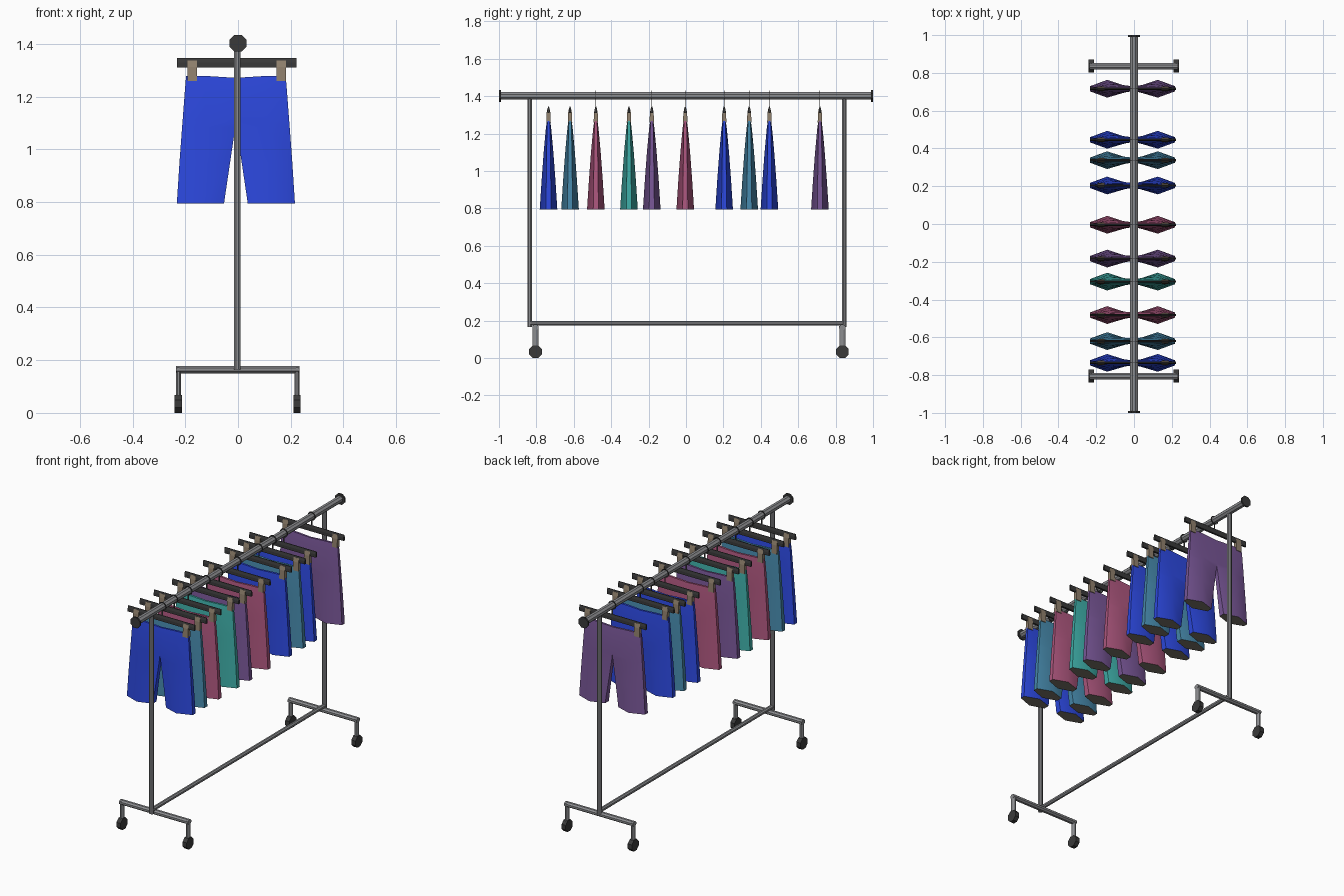
import bpy, bmesh, math
from mathutils import Vector, Matrix

if "Cube" in bpy.data.objects:
    bpy.data.objects.remove(bpy.data.objects["Cube"])


def material(name, r, g, b):
    lin = [((c / 255 + 0.055) / 1.055) ** 2.4 for c in (r, g, b)]
    m = bpy.data.materials.new(name)
    m.diffuse_color = (*lin, 1)
    m.use_nodes = True
    m.node_tree.nodes["Principled BSDF"].inputs["Base Color"].default_value = m.diffuse_color
    return m


METAL = material("grey metal", 140, 141, 144)
BLACK = material("black plastic", 58, 58, 58)
CLIP = material("tan clip", 146, 130, 110)
LINING = material("grey lining", 120, 116, 105)
BLUE = material("blue cloth", 44, 72, 222)
STEEL = material("steel blue cloth", 70, 136, 170)
PINK = material("pink cloth", 172, 86, 125)
TEAL = material("turquoise cloth", 62, 172, 166)
PURPLE = material("purple cloth", 120, 86, 150)


def finish(bm, name, mats, smooth=None):
    bmesh.ops.recalc_face_normals(bm, faces=bm.faces)
    me = bpy.data.meshes.new(name)
    bm.to_mesh(me)
    bm.free()
    for m in mats:
        me.materials.append(m)
    ob = bpy.data.objects.new(name, me)
    bpy.context.collection.objects.link(ob)
    if smooth:
        bpy.context.view_layer.objects.active = ob
        ob.select_set(True)
        bpy.ops.object.shade_smooth_by_angle(angle=math.radians(smooth))
        ob.select_set(False)
    return ob


def tube(name, a, b, half, mat, smooth=None):
    """Eight-sided bar from a to b; half is the half size on each axis."""
    a, b = Vector(a), Vector(b)
    d = b - a
    k = 1 / math.cos(math.pi / 8)
    bm = bmesh.new()
    bmesh.ops.create_cone(bm, cap_ends=True, segments=8, radius1=k, radius2=k, depth=d.length)
    lo = Matrix.Rotation(math.pi / 8, 4, 'Z')
    if max(v.co.x for v in bm.verts) < k - 0.001:   # already flat-sided
        lo = Matrix.Identity(4)
    bmesh.ops.transform(bm, matrix=d.to_track_quat('Z', 'Y').to_matrix().to_4x4() @ lo, verts=bm.verts)
    axis = max(range(3), key=lambda i: abs(d[i]))
    for v in bm.verts:
        for i in range(3):
            if i != axis:
                v.co[i] *= half[i]
    bmesh.ops.translate(bm, vec=(a + b) / 2, verts=bm.verts)
    return finish(bm, name, [mat], smooth)


def prism(bm, profile, x0, x1):
    """Extrude a (y, z) profile along x."""
    f = bm.faces.new([bm.verts.new((x0, y, z)) for y, z in profile])
    r = bmesh.ops.extrude_face_region(bm, geom=[f])
    moved = [g for g in r["geom"] if isinstance(g, bmesh.types.BMVert)]
    bmesh.ops.translate(bm, vec=(x1 - x0, 0, 0), verts=moved)
    if not f.is_valid or len(f.link_loops if hasattr(f, "link_loops") else f.loops) == 0:
        return


# top rail and its end caps
tube("top_rail", (0, -0.995, 1.402), (0, 0.995, 1.402), (0.02, 0, 0.019), METAL)
for s, n in ((-1, "front"), (1, "back")):
    tube("rail_cap_" + n, (0, s * 0.99, 1.402), (0, s, 1.402), (0.032, 0, 0.032), BLACK)

# posts, lower rail, feet and wheels
PX = -0.003
tube("lower_rail", (PX, -0.84, 0.187), (PX, 0.85, 0.187), (0.012, 0, 0.012), METAL)
for post_y, foot_y, n in ((-0.836, -0.805, "front"), (0.846, 0.836, "back")):
    tube("post_" + n, (PX, post_y, 0.165), (PX, post_y, 1.395), (0.013, 0.012, 0), METAL)
    tube("foot_bar_" + n, (-0.236, foot_y, 0.164), (0.234, foot_y, 0.164), (0, 0.017, 0.014), METAL)
    for x, side in ((-0.226, "left"), (0.224, "right")):
        tube(f"foot_leg_{n}_{side}", (x, foot_y, 0.035), (x, foot_y, 0.172), (0.01, 0.016, 0), METAL)
        tube(f"wheel_{n}_{side}", (x - 0.014, foot_y, 0.034), (x + 0.014, foot_y, 0.034),
             (0, 0.034, 0.034), BLACK)

# shorts sections: z, inner x, outer x, half depth at outer, middle, inner
SECTIONS = [
    (0.795, 0.045, 0.224, 0.014, 0.047, 0.018),
    (0.950, 0.022, 0.214, 0.012, 0.037, 0.014),
    (1.085, 0.002, 0.204, 0.010, 0.027, 0.012),
    (1.110, 0.000, 0.202, 0.010, 0.025, 0.014),
    (1.230, 0.000, 0.193, 0.008, 0.014, 0.011),
    (1.278, 0.000, 0.189, 0.005, 0.007, 0.006),
]


def shorts(name, y, cloth):
    bm = bmesh.new()
    for s in (-1, 1):
        rings = []
        for z, xi, xo, do, dm, di in SECTIONS:
            xm = 0.134 - (0.224 - xo) * 0.6
            dip = 0.007 if z > 1.25 else 0
            pts = [(xi, di, z - dip), (xm, dm, z), (xo, do, z),
                   (xo, -do, z), (xm, -dm, z), (xi, -di, z - dip)]
            rings.append([bm.verts.new((s * a - 0.008, y + b, c)) for a, b, c in pts])
        for lo, hi in zip(rings, rings[1:]):
            for i in range(6):
                j = (i + 1) % 6
                if i == 5 and lo[0].co.z > 1.1:   # open where the halves join
                    continue
                bm.faces.new((lo[i], lo[j], hi[j], hi[i]))
        bm.faces.new(rings[0]).material_index = 1
        bm.faces.new(rings[-1])
    bmesh.ops.remove_doubles(bm, verts=bm.verts, dist=0.0008)
    return finish(bm, name, [cloth, LINING], 48)


def hanger(n, y):
    cx = -0.005
    # dark bar
    bm = bmesh.new()
    prism(bm, [(y - 0.006, 1.311), (y + 0.006, 1.311), (y + 0.006, 1.33),
               (y + 0.002, 1.346), (y - 0.002, 1.346), (y - 0.006, 1.33)], cx - 0.227, cx + 0.227)
    finish(bm, f"hanger_bar_{n}", [BLACK])
    # two clips
    bm = bmesh.new()
    for s in (-1, 1):
        x = cx + s * 0.169
        prism(bm, [(y - 0.012, 1.258), (y + 0.012, 1.258), (y + 0.010, 1.312),
                   (y + 0.005, 1.337), (y - 0.005, 1.337), (y - 0.010, 1.312)], x - 0.018, x + 0.018)
    finish(bm, f"hanger_clips_{n}", [CLIP])
    # thin flat hook: stem and a ring over the rail
    bm = bmesh.new()
    prism(bm, [(y - 0.001, 1.34), (y + 0.001, 1.34), (y + 0.001, 1.38), (y - 0.001, 1.38)], -0.004, 0.004)
    loops = []
    for r, dy in ((0.027, -0.001), (0.027, 0.001), (0.021, 0.001), (0.021, -0.001)):
        loops.append([bm.verts.new((r * math.cos(t * math.pi / 6), y + dy,
                                    1.402 + r * math.sin(t * math.pi / 6))) for t in range(12)])
    for k in range(4):
        a, b = loops[k], loops[(k + 1) % 4]
        for i in range(12):
            j = (i + 1) % 12
            bm.faces.new((a[i], a[j], b[j], b[i]))
    finish(bm, f"hanger_hook_{n}", [BLACK])


# row of hung shorts
ROW = [(-0.735, BLUE), (-0.62, STEEL), (-0.482, PINK), (-0.305, TEAL), (-0.183, PURPLE),
       (-0.004, PINK), (0.204, BLUE), (0.338, STEEL), (0.446, BLUE), (0.716, PURPLE)]
for n, (y, cloth) in enumerate(ROW, 1):
    shorts(f"shorts_{n}", y, cloth)
    hanger(n, y)
